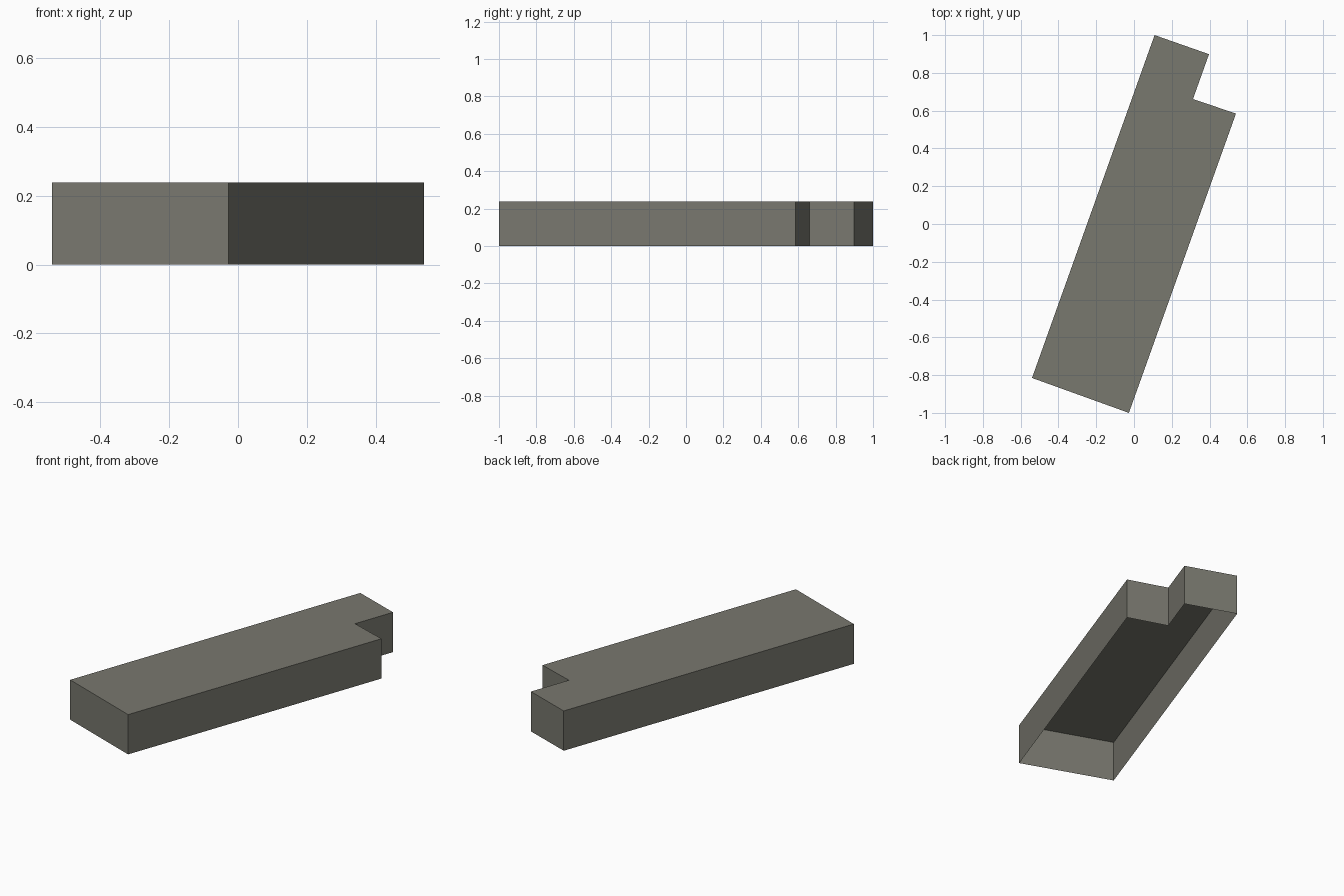
import bpy, bmesh

if "Cube" in bpy.data.objects:
    bpy.data.objects.remove(bpy.data.objects["Cube"])

HEIGHT = 0.238
# Footprint outline, counter-clockwise, with the notched far end
OUTLINE = [(-0.54, -0.815), (-0.027, -1.0), (0.54, 0.585),
           (0.312, 0.661), (0.397, 0.899), (0.109, 1.0)]

# Single concrete colour
mat = bpy.data.materials.new("warm grey")
mat.diffuse_color = (0.19, 0.188, 0.158, 1.0)
mat.use_nodes = True
mat.node_tree.nodes["Principled BSDF"].inputs["Base Color"].default_value = mat.diffuse_color

# Block shell: walls and flat roof, open underneath
bm = bmesh.new()
low = [bm.verts.new((x, y, 0)) for x, y in OUTLINE]
high = [bm.verts.new((x, y, HEIGHT)) for x, y in OUTLINE]
n = len(OUTLINE)
for i in range(n):
    j = (i + 1) % n
    bm.faces.new((low[i], low[j], high[j], high[i]))
bm.faces.new(high)

mesh = bpy.data.meshes.new("building_block")
bm.to_mesh(mesh)
bm.free()
mesh.materials.append(mat)
obj = bpy.data.objects.new("building_block", mesh)
bpy.context.collection.objects.link(obj)
